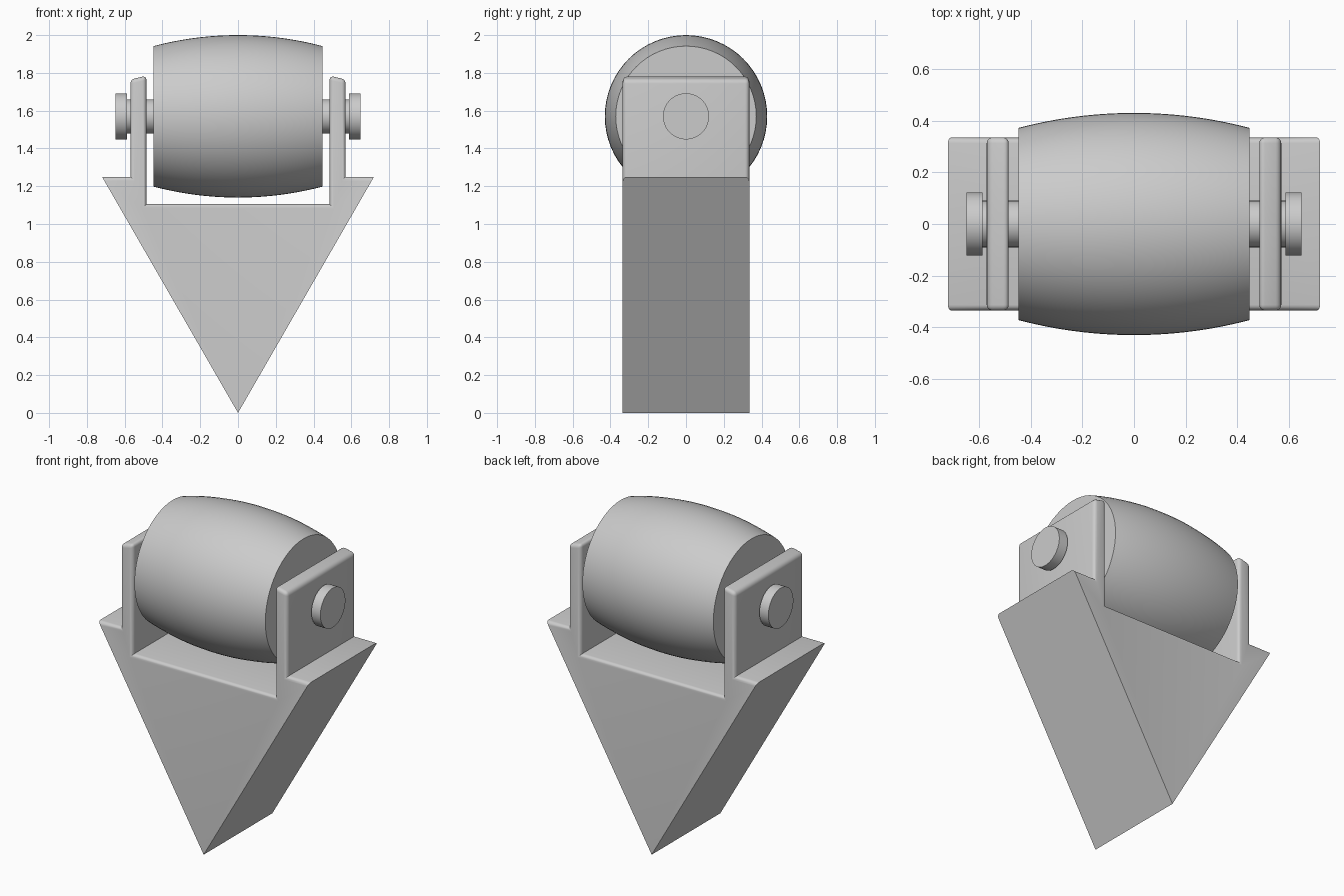
import bpy, bmesh, math
from mathutils import Matrix

cube = bpy.data.objects.get("Cube")
if cube:
    bpy.data.objects.remove(cube)

grey = bpy.data.materials.new("plain_grey")
grey.use_nodes = True
grey.diffuse_color = (0.6, 0.6, 0.6, 1)
grey.node_tree.nodes["Principled BSDF"].inputs["Base Color"].default_value = grey.diffuse_color

AXIS_Z = 1.57
HALF_DEPTH = 0.335


def finish(bm, name, angle=30):
    bmesh.ops.recalc_face_normals(bm, faces=bm.faces)
    mesh = bpy.data.meshes.new(name)
    bm.to_mesh(mesh)
    bm.free()
    obj = bpy.data.objects.new(name, mesh)
    bpy.context.collection.objects.link(obj)
    mesh.materials.append(grey)
    bpy.ops.object.select_all(action='DESELECT')
    obj.select_set(True)
    bpy.context.view_layer.objects.active = obj
    bpy.ops.object.shade_smooth_by_angle(angle=math.radians(angle))
    return obj


def lathe(name, profile, segments=64):
    """Spin (x, radius) points about the roller axis and cap both ends."""
    bm = bmesh.new()
    rings = []
    for x, r in profile:
        rings.append([bm.verts.new((x, r * math.cos(a), AXIS_Z + r * math.sin(a)))
                      for a in (math.tau * i / segments for i in range(segments))])
    for a, b in zip(rings, rings[1:]):
        for i in range(segments):
            j = (i + 1) % segments
            bm.faces.new((a[i], a[j], b[j], b[i]))
    bm.faces.new(rings[0])
    bm.faces.new(rings[-1])
    return finish(bm, name)


# Wedge bracket: mirrored outline with two upright arms, extruded in depth
half = [(0.72, 1.25), (0.57, 1.25), (0.57, 1.765), (0.485, 1.785), (0.485, 1.105)]
outline = [(0, 0)] + half + [(-x, z) for x, z in reversed(half)]
bm = bmesh.new()
face = bm.faces.new([bm.verts.new((x, -HALF_DEPTH, z)) for x, z in outline])
extruded = bmesh.ops.extrude_face_region(bm, geom=[face])
bmesh.ops.translate(bm, vec=(0, 2 * HALF_DEPTH, 0),
                    verts=[v for v in extruded["geom"] if isinstance(v, bmesh.types.BMVert)])
bmesh.ops.recalc_face_normals(bm, faces=bm.faces)

# Round the upper outline on both sides and the arm tops
rounded = []
for e in bm.edges:
    a, b = (v.co for v in e.verts)
    along_depth = abs(a.y - b.y) > 0.1
    low = min(a.z, b.z)
    if (along_depth and low > 1.7) or (not along_depth and low > 0.1):
        rounded.append(e)
bmesh.ops.bevel(bm, geom=rounded, offset=0.022, segments=4, profile=0.5,
                affect='EDGES', clamp_overlap=True)
finish(bm, "wedge_bracket", 35)

# Barrel roller: bulged arc profile with flat ends
HALF_LEN, R_MID, R_END = 0.447, 0.43, 0.372
sag = R_MID - R_END
arc_r = (HALF_LEN ** 2 + sag ** 2) / (2 * sag)
steps = 24
barrel = []
for i in range(steps + 1):
    x = HALF_LEN * (2 * i / steps - 1)
    barrel.append((x, R_MID - arc_r + math.sqrt(arc_r ** 2 - x * x)))
lathe("barrel_roller", barrel)

# Axle stubs and their round end caps
for side, s in (("left", 1), ("right", -1)):
    lathe(side + "_axle", [(s * 0.44, 0.09), (s * 0.6, 0.09)])
    lathe(side + "_axle_cap", [(s * 0.587, 0.122), (s * 0.648, 0.122)])
